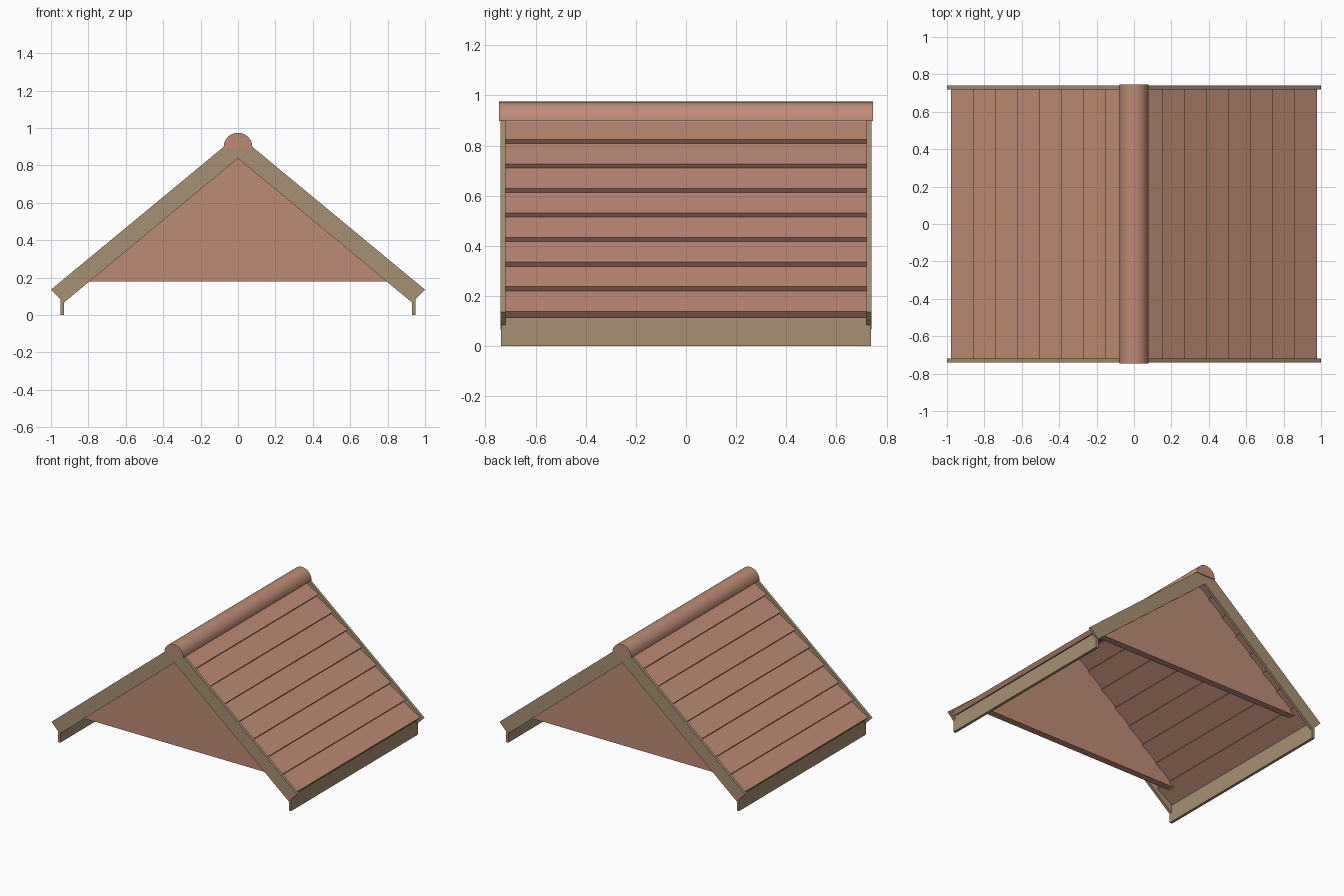
import bpy
import bmesh
from math import sin, cos, pi, atan, radians

cube = bpy.data.objects.get("Cube")
if cube:
    bpy.data.objects.remove(cube, do_unlink=True)


def material(name, rgb):
    m = bpy.data.materials.new(name)
    m.use_nodes = True
    m.diffuse_color = (*rgb, 1)
    m.node_tree.nodes["Principled BSDF"].inputs["Base Color"].default_value = (*rgb, 1)
    return m


terracotta = material("terracotta", (0.51, 0.26, 0.18))
taupe = material("taupe_wood", (0.39, 0.28, 0.17))


def extrude_profiles(name, profiles, y0, y1, mat):
    """Extrude closed (x, z) outlines from y0 to y1 into one object."""
    bm = bmesh.new()
    for points in profiles:
        face = bm.faces.new([bm.verts.new((x, y0, z)) for x, z in points])
        new = bmesh.ops.extrude_face_region(bm, geom=[face])["geom"]
        moved = [v for v in new if isinstance(v, bmesh.types.BMVert)]
        bmesh.ops.translate(bm, verts=moved, vec=(0, y1 - y0, 0))
    bmesh.ops.recalc_face_normals(bm, faces=bm.faces)
    mesh = bpy.data.meshes.new(name)
    bm.to_mesh(mesh)
    bm.free()
    mesh.materials.append(mat)
    obj = bpy.data.objects.new(name, mesh)
    bpy.context.collection.objects.link(obj)
    return obj


# Roof pitch: the outer line rises from the eave to the ridge
EAVE_Z = 0.136
SLOPE = 0.83
PITCH = atan(SLOPE)
C, S = cos(PITCH), sin(PITCH)


def on_slope(up, out, side):
    """Point at a distance up the slope and out from its outer line."""
    return side * (1 - up * C + out * S), EAVE_Z + up * S + out * C


# Overlapping roof boards, each tilted under the next one
COURSES = 8
STEP = 0.118 / C
for label, side in (("left", 1), ("right", -1)):
    courses = []
    for i in range(COURSES):
        low = 0.019 + i * STEP
        high = low + STEP + 0.02
        if i == COURSES - 1:
            high = low + 0.14
        courses.append([on_slope(low, -0.012, side), on_slope(high, -0.036, side),
                        on_slope(high, -0.068, side), on_slope(low, -0.044, side)])
    extrude_profiles(label + "_roof_boards", courses, -0.72, 0.72, terracotta)

    # Fascia board hanging below the eave
    fascia = [(side * x, z) for x, z in
              ((0.93, 0), (0.95, 0), (0.95, 0.115), (0.93, 0.125))]
    extrude_profiles(label + "_fascia", [fascia], -0.738, 0.738, taupe)

# Barge boards and recessed gable panels at both ends
half = [(0.07, 0.905), (1, EAVE_Z), (0.932, 0.066)]
barge = half + [(0, 0.838)] + [(-x, z) for x, z in reversed(half)]
gable = [(-0.86, 0.18), (0.86, 0.18), (0, 0.893)]
for label, end in (("front", -1), ("back", 1)):
    extrude_profiles(label + "_barge_board", [barge], end * 0.74, end * 0.72, taupe)
    extrude_profiles(label + "_gable", [gable], end * 0.65, end * 0.6, terracotta)

# Half-round ridge cap
SEGMENTS = 16
arc = [(0.077 * cos(pi * i / SEGMENTS), 0.897 + 0.078 * sin(pi * i / SEGMENTS))
       for i in range(SEGMENTS + 1)]
ridge = extrude_profiles("ridge_cap", [arc], -0.746, 0.746, terracotta)
bpy.ops.object.select_all(action="DESELECT")
ridge.select_set(True)
bpy.context.view_layer.objects.active = ridge
bpy.ops.object.shade_smooth_by_angle(angle=radians(30))
